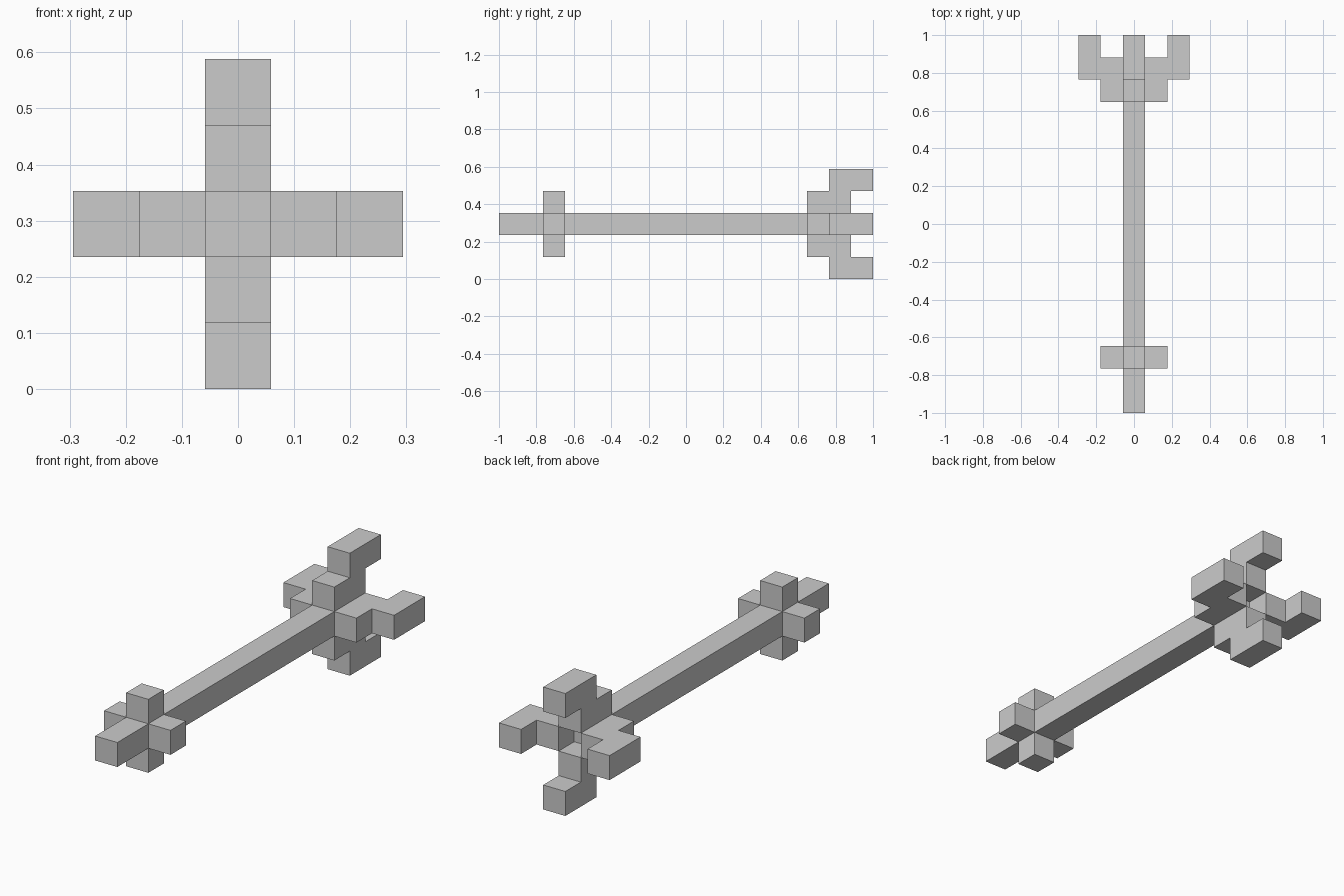
import bpy, bmesh
from mathutils import Matrix
from math import pi

if "Cube" in bpy.data.objects:
    bpy.data.objects.remove(bpy.data.objects["Cube"])

U = 2 / 17          # one cubic block
MID = 2.5 * U       # height of the shaft axis


def prism(name, profile, turn=0):
    """Extrude an (out, along) block profile one block thick, turned about the shaft axis."""
    bm = bmesh.new()
    face = bm.faces.new([bm.verts.new((r * U, i * U - 1, -U / 2)) for r, i in profile])
    side = bmesh.ops.extrude_face_region(bm, geom=[face])["geom"]
    verts = [v for v in side if isinstance(v, bmesh.types.BMVert)]
    bmesh.ops.translate(bm, verts=verts, vec=(0, 0, U))
    bmesh.ops.recalc_face_normals(bm, faces=bm.faces)
    bm.transform(Matrix.Translation((0, 0, MID)) @ Matrix.Rotation(turn, 4, 'Y'))
    mesh = bpy.data.meshes.new(name)
    bm.to_mesh(mesh)
    bm.free()
    obj = bpy.data.objects.new(name, mesh)
    bpy.context.collection.objects.link(obj)
    return obj


# Long square shaft, stopping short of the claw tips
prism("shaft", [(-.5, 0), (.5, 0), (.5, 15), (-.5, 15)])

stud = [(.5, 2), (1.5, 2), (1.5, 3), (.5, 3)]
claw = [(.5, 14), (1.5, 14), (1.5, 15), (2.5, 15),
        (2.5, 17), (1.5, 17), (1.5, 16), (.5, 16)]

# Four pommel studs and four stepped claws around the shaft
for k, side in enumerate(("right", "bottom", "left", "top")):
    prism("pommel_stud_" + side, stud, k * pi / 2)
    prism("head_claw_" + side, claw, k * pi / 2)
